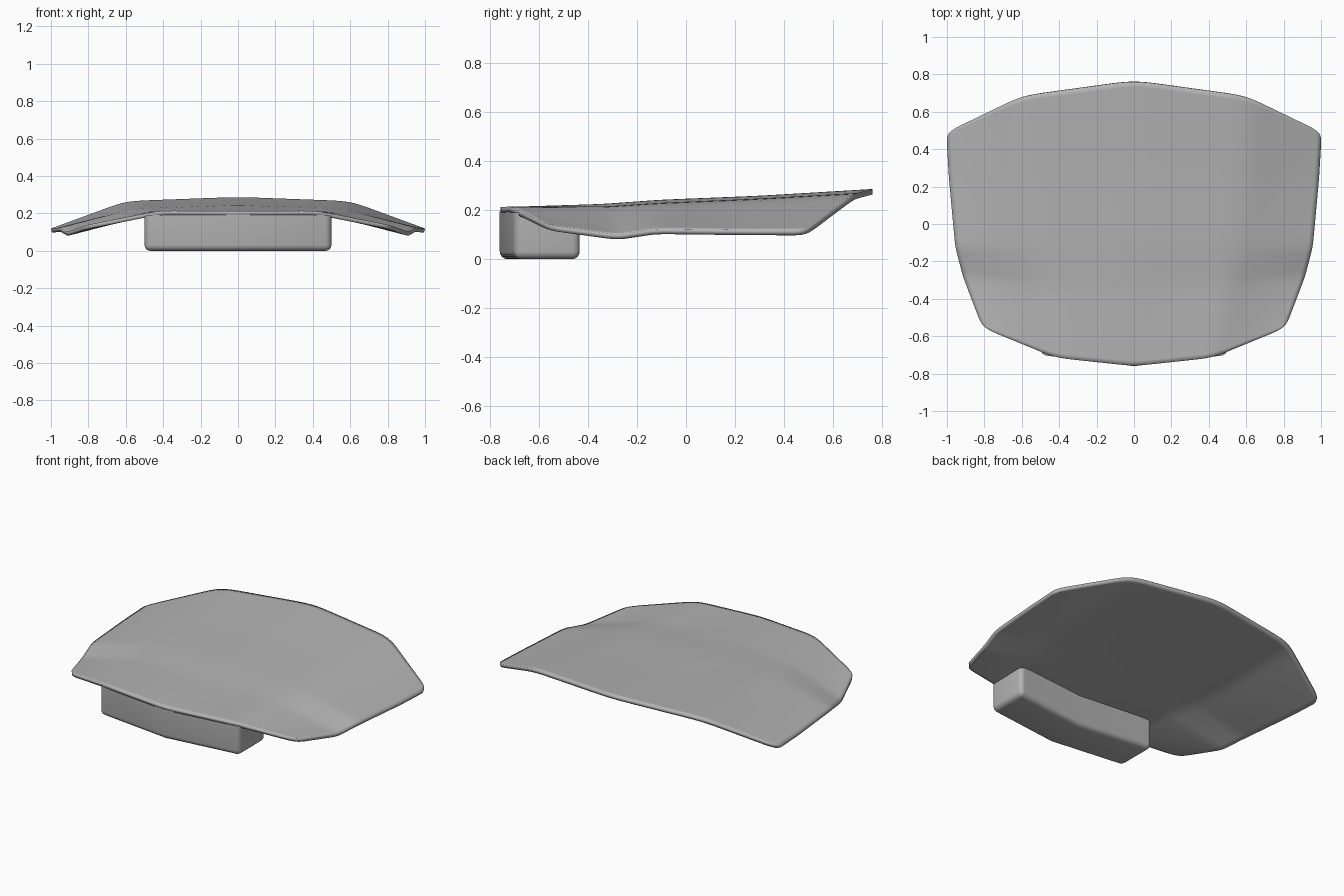
import bpy, bmesh, math

cube = bpy.data.objects.get("Cube")
if cube:
    bpy.data.objects.remove(cube)

# Single flat grey
grey = bpy.data.materials.new("plain_grey")
grey.use_nodes = True
colour = (0.45, 0.45, 0.45, 1)
grey.diffuse_color = colour
grey.node_tree.nodes["Principled BSDF"].inputs["Base Color"].default_value = colour


def make_object(name, bm):
    bmesh.ops.recalc_face_normals(bm, faces=bm.faces[:])
    mesh = bpy.data.meshes.new(name)
    bm.to_mesh(mesh)
    bm.free()
    obj = bpy.data.objects.new(name, mesh)
    bpy.context.collection.objects.link(obj)
    mesh.materials.append(grey)
    return obj


def shade(obj, degrees):
    bpy.ops.object.select_all(action='DESELECT')
    obj.select_set(True)
    bpy.context.view_layer.objects.active = obj
    bpy.ops.object.shade_smooth_by_angle(angle=math.radians(degrees))


# Curved plate: each row runs front to back as centre, crease, outer edge
rows = [
    [(0, -.76, .212), (.42, -.715, .215), (.81, -.555, .138)],
    [(0, -.35, .226), (.50, -.33, .212), (.915, -.28, .10)],
    [(0, -.10, .244), (.55, -.12, .226), (.956, -.12, .124)],
    [(0, .30, .26), (.58, .25, .242), (.99, .25, .119)],
    [(0, .767, .288), (.60, .685, .266), (1.004, .49, .118)],
]
bm = bmesh.new()
grid = []
for row in rows:
    full = [(-x, y, z) for x, y, z in row[:0:-1]] + row
    grid.append([bm.verts.new(p) for p in full])
for a, b in zip(grid, grid[1:]):
    for i in range(len(a) - 1):
        bm.faces.new((a[i], a[i + 1], b[i + 1], b[i]))
bmesh.ops.subdivide_edges(bm, edges=bm.edges[:], cuts=3, use_grid_fill=True)
plate = make_object("curved_plate", bm)
if plate.data.polygons[0].normal.z < 0:
    plate.data.flip_normals()
smooth = plate.modifiers.new("soften", 'SUBSURF')
smooth.levels = smooth.render_levels = 2
thick = plate.modifiers.new("thickness", 'SOLIDIFY')
thick.thickness = 0.022
thick.offset = -1
shade(plate, 40)

# Chevron-shaped block under the front edge, top heights tucked into the plate
outline = [(.5, -.43, .19), (0, -.49, .205), (-.5, -.43, .19),
           (-.5, -.70, .19), (0, -.76, .195), (.5, -.70, .19)]
bm = bmesh.new()
bottom = [bm.verts.new((x, y, 0)) for x, y, z in outline]
top = [bm.verts.new(p) for p in outline]
for ring in (bottom, top):
    bm.faces.new((ring[0], ring[1], ring[4], ring[5]))
    bm.faces.new((ring[1], ring[2], ring[3], ring[4]))
for i in range(6):
    j = (i + 1) % 6
    bm.faces.new((bottom[i], bottom[j], top[j], top[i]))
bmesh.ops.recalc_face_normals(bm, faces=bm.faces[:])
# Round the four corner uprights and the lower rim
rounded = [e for e in bm.edges
           if e.calc_face_angle(0) > 1 and min(v.co.z for v in e.verts) < 0.01]
bmesh.ops.bevel(bm, geom=rounded, offset=0.032, segments=4, profile=0.5,
                affect='EDGES', clamp_overlap=True)
block = make_object("front_block", bm)
shade(block, 40)
